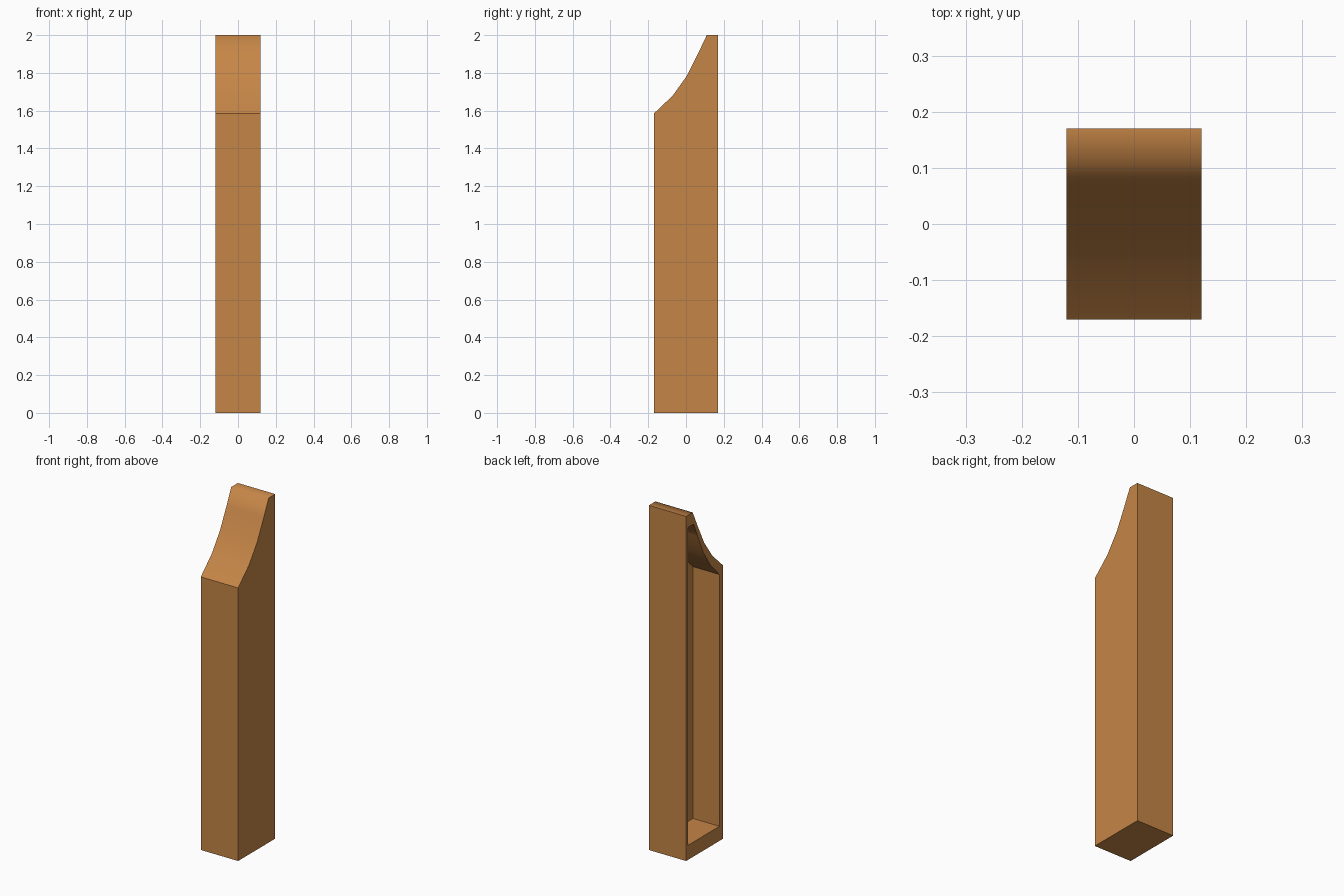
import bpy, bmesh

if "Cube" in bpy.data.objects:
    bpy.data.objects.remove(bpy.data.objects["Cube"])

HALF_W = 0.12        # half width along x
RECESS_X = 0.05      # x position of the recess floor

# One flat colour
wood = bpy.data.materials.new("warm_brown")
wood.diffuse_color = (0.56, 0.235, 0.063, 1)
wood.use_nodes = True
wood.node_tree.nodes["Principled BSDF"].inputs["Base Color"].default_value = wood.diffuse_color

# Side profile (y, z): straight block with a concave scooped top
outer = [(-0.17, 0), (0.17, 0), (0.17, 2), (0.11, 2), (0.065, 1.905),
         (0.005, 1.785), (-0.07, 1.68), (-0.17, 1.585)]
# Recess outline on the left side follows the same profile, scaled in
inner = [(0.0085 + 0.845 * y, 0.085 + 0.922 * z) for y, z in outer]

bm = bmesh.new()


def ring(profile, x):
    return [bm.verts.new((x, y, z)) for y, z in profile]


def bridge(a, b):
    n = len(a)
    return [bm.faces.new((a[i], a[(i + 1) % n], b[(i + 1) % n], b[i]))
            for i in range(n)]


right = ring(outer, HALF_W)
left = ring(outer, -HALF_W)
lip = ring(inner, -HALF_W)
deep = ring(inner, RECESS_X)

bm.faces.new(right)                 # closed right side
walls = bridge(right, left)         # outer walls
bridge(left, lip)                   # rim around the recess
recess_walls = bridge(lip, deep)    # recess walls
bm.faces.new(deep)                  # recess floor
bmesh.ops.recalc_face_normals(bm, faces=bm.faces[:])

# Smooth shading along the scooped top only, hard edges elsewhere
smooth = set(walls[2:7]) | set(recess_walls[2:7])
for f in smooth:
    f.smooth = True
for e in bm.edges:
    e.smooth = all(f in smooth for f in e.link_faces)
for group in (walls, recess_walls):
    shared = set(group[2].edges) & set(group[1].edges)
    for e in shared:
        e.smooth = False
# The lip edges separate flat rim from recess walls
for e in bm.edges:
    if e.verts[0] in lip and e.verts[1] in lip:
        e.smooth = False

mesh = bpy.data.meshes.new("scooped_side_panel")
bm.to_mesh(mesh)
bm.free()
mesh.materials.append(wood)
panel = bpy.data.objects.new("scooped_side_panel", mesh)
bpy.context.collection.objects.link(panel)
